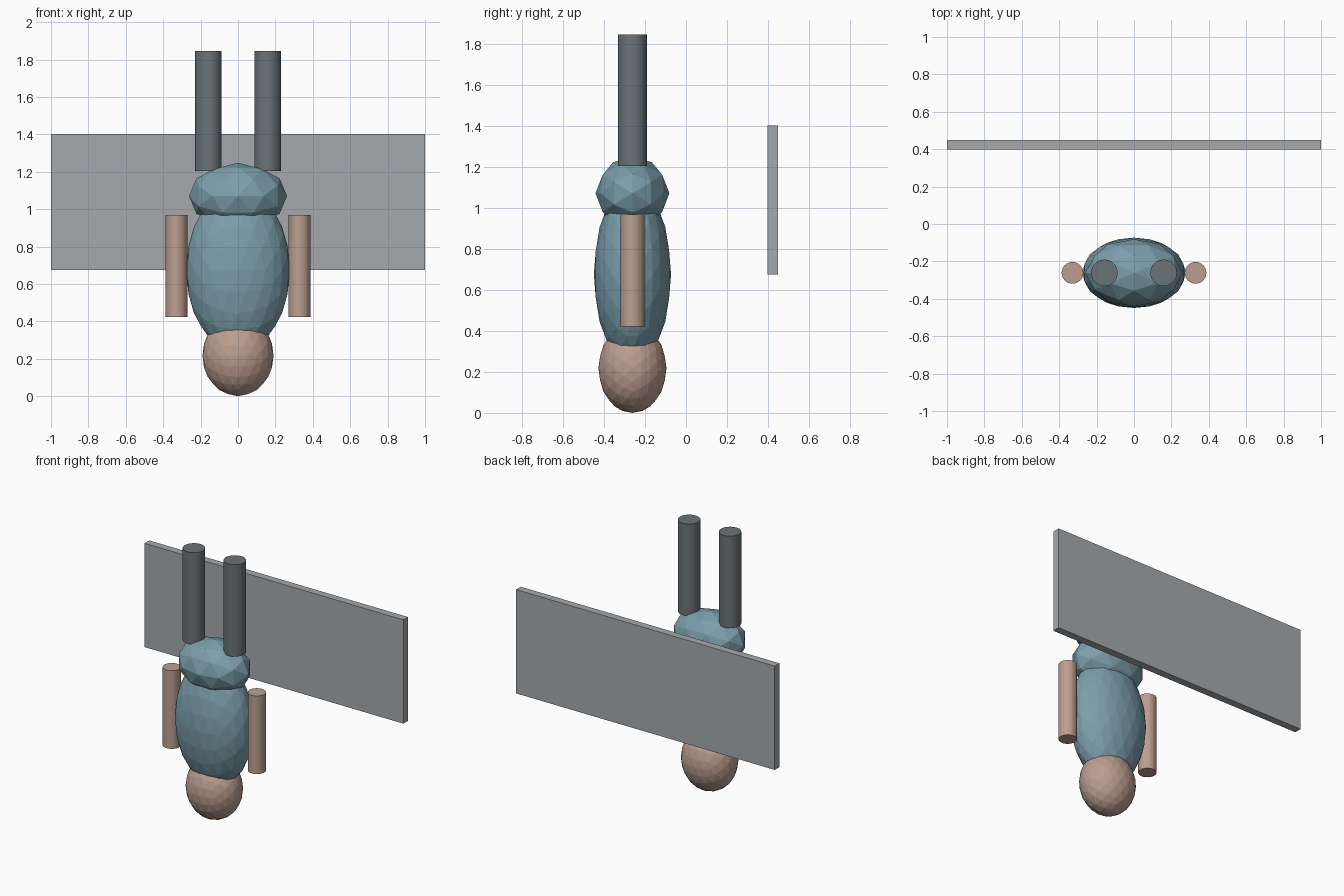
import bpy, bmesh, math
from mathutils import Matrix

if "Cube" in bpy.data.objects:
    bpy.data.objects.remove(bpy.data.objects["Cube"])

BODY_Y = -0.261


def material(name, rgb):
    # sRGB 0-255 to linear
    lin = [(c / 255 / 12.92) if c < 11 else ((c / 255 + 0.055) / 1.055) ** 2.4 for c in rgb]
    m = bpy.data.materials.new(name)
    m.diffuse_color = (*lin, 1)
    m.use_nodes = True
    m.node_tree.nodes["Principled BSDF"].inputs["Base Color"].default_value = m.diffuse_color
    return m


skin = material("skin", (188, 158, 144))
shirt = material("blue cloth", (123, 158, 171))
trousers = material("dark grey", (107, 115, 119))
panel_grey = material("panel grey", (166, 170, 173))


def add(name, bm, mat):
    me = bpy.data.meshes.new(name)
    bm.to_mesh(me)
    bm.free()
    me.materials.append(mat)
    ob = bpy.data.objects.new(name, me)
    bpy.context.collection.objects.link(ob)
    return ob


def ellipsoid(name, z, radii, detail, mat):
    # icosphere turned so that edge midpoints lie on the axes
    turn = Matrix.Rotation(math.pi / 2, 4, 'Z') @ Matrix.Rotation(-math.atan(2 / (1 + 5 ** 0.5)), 4, 'Y')
    place = Matrix.Translation((0, BODY_Y, z)) @ Matrix.Diagonal((*radii, 1))
    bm = bmesh.new()
    bmesh.ops.create_icosphere(bm, subdivisions=detail, radius=1, matrix=place @ turn)
    return add(name, bm, mat)


def limb(name, x, z0, z1, r, mat):
    bm = bmesh.new()
    bmesh.ops.create_cone(bm, cap_ends=True, segments=32, radius1=r, radius2=r, depth=z1 - z0,
                          matrix=Matrix.Translation((x, BODY_Y, (z0 + z1) / 2)))
    return add(name, bm, mat)


# upside-down body: head at the bottom, hips at the top
ellipsoid("head", 0.217, (0.19, 0.166, 0.217), 3, skin)
ellipsoid("torso", 0.675, (0.277, 0.188, 0.44), 3, shirt)
ellipsoid("hips", 1.07, (0.262, 0.18, 0.178), 2, shirt)

# arms and legs
for side, s in (("left", -1), ("right", 1)):
    limb(side + "_arm", s * 0.329, 0.422, 0.968, 0.058, skin)
    limb(side + "_leg", s * 0.158, 1.203, 1.845, 0.071, trousers)

# wall panel behind the body
bm = bmesh.new()
bmesh.ops.create_cube(bm, size=1, matrix=Matrix.Translation((0, 0.423, 1.038)) @ Matrix.Diagonal((2, 0.052, 0.725, 1)))
add("back_panel", bm, panel_grey)
